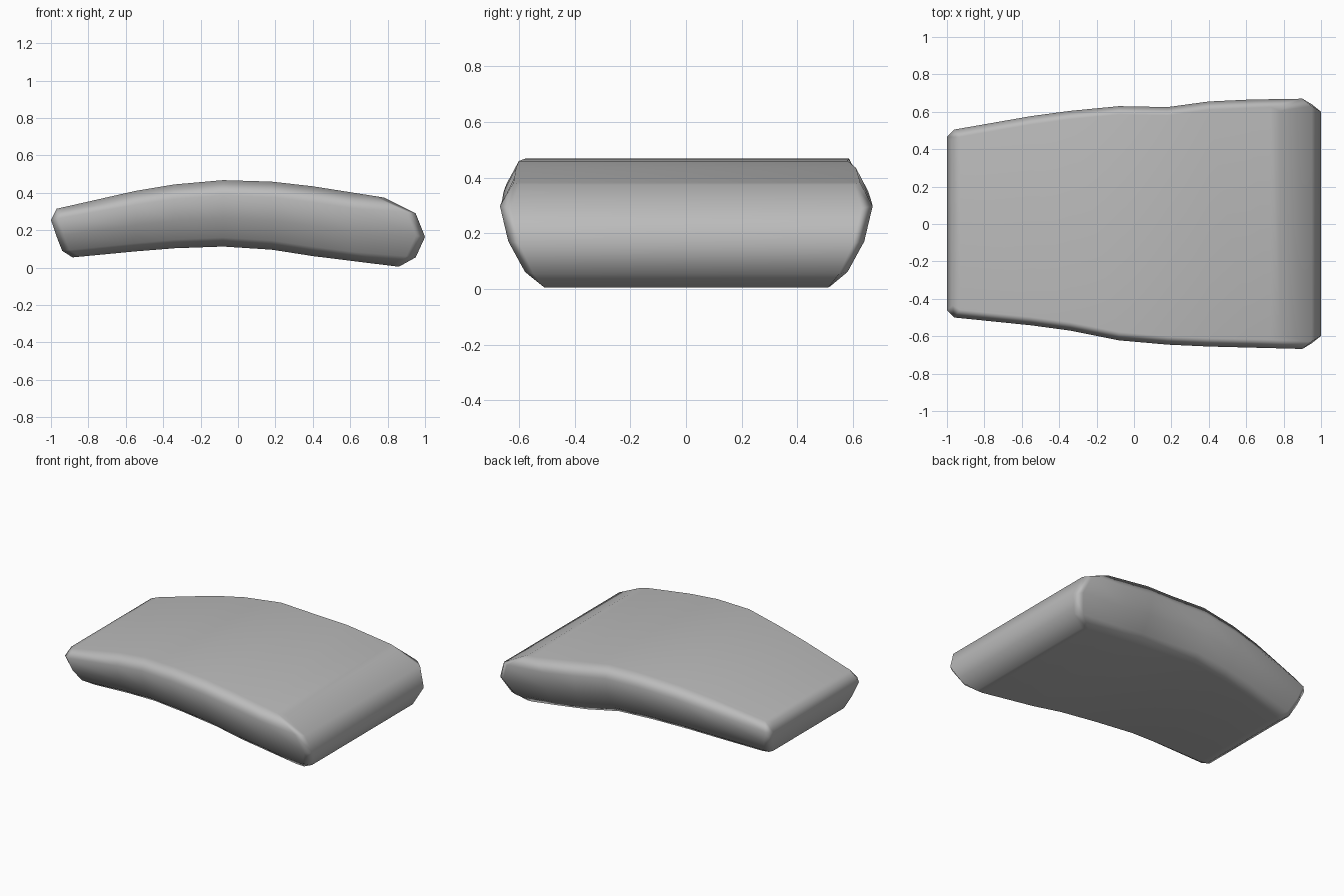
import bpy, bmesh

cube = bpy.data.objects.get("Cube")
if cube:
    bpy.data.objects.remove(cube, do_unlink=True)

grey = bpy.data.materials.new("soft grey")
grey.use_nodes = True
colour = (0.5, 0.5, 0.5, 1)
grey.diffuse_color = colour
grey.node_tree.nodes["Principled BSDF"].inputs["Base Color"].default_value = colour

# Arched long profile and the slightly uneven front and back outlines
TOP = [(-.97, .315), (-.55, .41), (-.34, .445), (-.08, .468), (.18, .46), (.4, .435), (.78, .375)]
BOTTOM = [(-.885, .055), (-.55, .087), (-.3, .107), (-.08, .113), (.2, .095), (.4, .062), (.86, .005)]
BACK = [(-.96, .505), (-.6, .57), (-.34, .605), (-.08, .63), (.18, .625), (.4, .655), (.72, .67)]
FRONT = [(-.96, .5), (-.6, .535), (-.34, .57), (-.08, .622), (.18, .645), (.4, .655), (.9, .668)]

# Rounded edge, top to bottom: left end x, right end x, depth fraction, side inset, corner cut
LAYERS = [(-.97, .78, 0, .045, .02), (-1, .95, .23, 0, .04), (-.97, 1, .57, .03, .04),
          (-.94, .95, .865, .09, .03), (-.885, .86, 1, .15, .01)]
INNER = [-.55, -.34, -.08, .18, .4, .62]


def sample(points, x):
    """Straight-line interpolation, held constant past the ends."""
    if x <= points[0][0]:
        return points[0][1]
    for (x0, v0), (x1, v1) in zip(points, points[1:]):
        if x <= x1:
            return v0 + (v1 - v0) * (x - x0) / (x1 - x0)
    return points[-1][1]


def stations(layer):
    left, right = layer[:2]
    return [left, left + .04] + INNER + [right - .05, right]


bm = bmesh.new()
rows = [stations(layer) for layer in LAYERS]
last = len(rows[0]) - 1
rings = []
for i in range(last + 1):
    top, bottom = sample(TOP, rows[0][i]), sample(BOTTOM, rows[-1][i])
    sides = []
    for outline, sign in ((FRONT, -1), (BACK, 1)):
        side = []
        for row, (_, _, depth, inset, cut) in zip(rows, LAYERS):
            width = sample(outline, row[i]) - inset - (cut if i in (0, last) else 0)
            side.append(bm.verts.new((row[i], sign * width, top + (bottom - top) * depth)))
        sides.append(side)
    rings.append(sides[0] + sides[1][::-1])

# Skin along the length, then close both rounded ends in strips
for a, b in zip(rings, rings[1:]):
    for k in range(len(a)):
        n = (k + 1) % len(a)
        bm.faces.new((a[k], a[n], b[n], b[k]))
for ring in (rings[0], rings[-1]):
    for k in range(len(LAYERS) - 1):
        bm.faces.new((ring[k], ring[k + 1], ring[-k - 2], ring[-k - 1]))
bmesh.ops.recalc_face_normals(bm, faces=bm.faces[:])
for face in bm.faces:
    face.smooth = True

mesh = bpy.data.meshes.new("curved_slab")
bm.to_mesh(mesh)
bm.free()
mesh.materials.append(grey)
slab = bpy.data.objects.new("curved_slab", mesh)
bpy.context.collection.objects.link(slab)

# Keep the broad faces reading flat while the edges stay soft
weighted = slab.modifiers.new("face_weighting", 'WEIGHTED_NORMAL')
weighted.weight = 50
